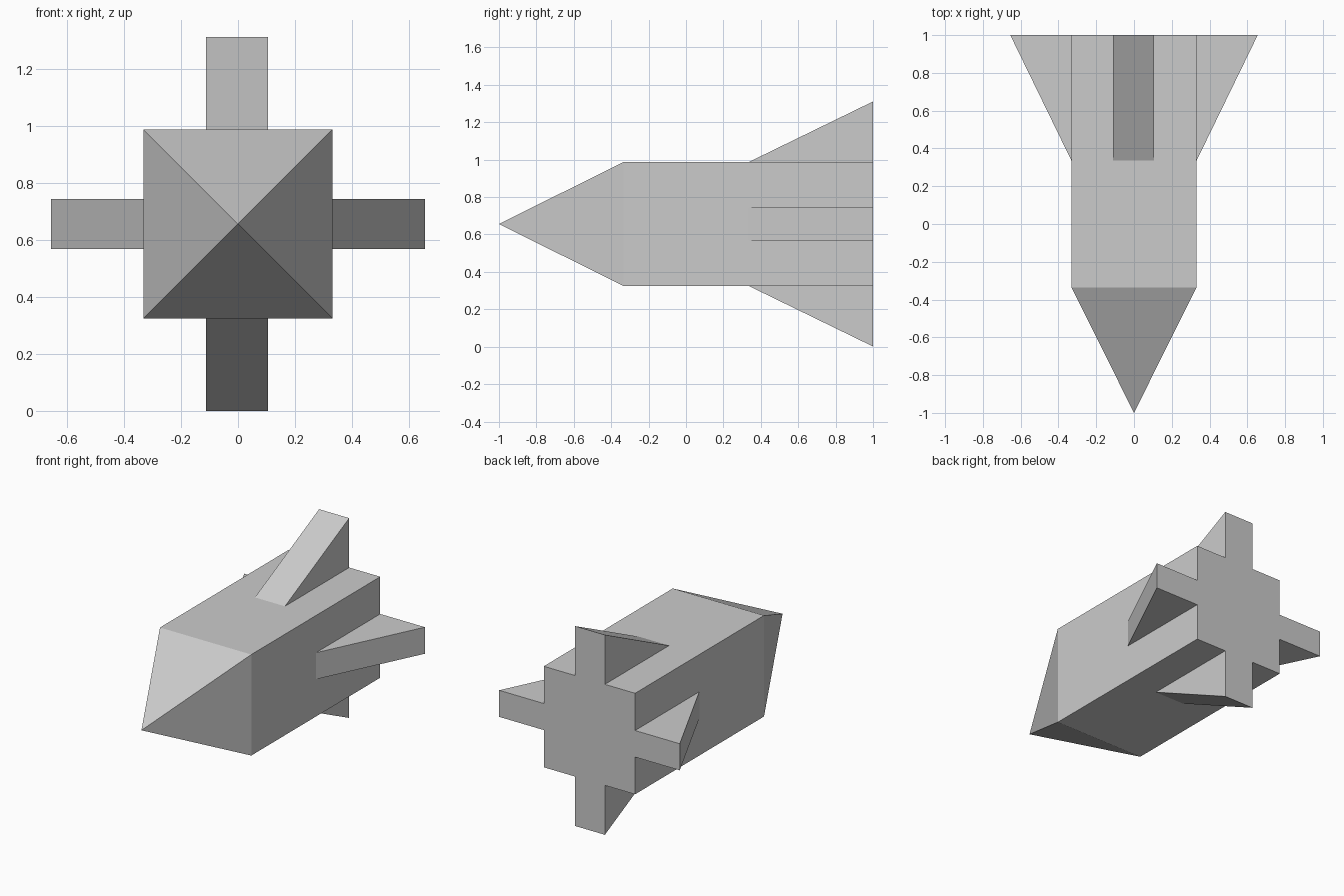
import bpy

if "Cube" in bpy.data.objects:
    bpy.data.objects.remove(bpy.data.objects["Cube"])

MID = 0.656    # height of the centre line
HALF = 0.331   # half width of the square body
TIP = 0.655    # reach of the fins from the centre line


def add_mesh(name, verts, faces):
    mesh = bpy.data.meshes.new(name)
    mesh.from_pydata(verts, [], faces)
    obj = bpy.data.objects.new(name, mesh)
    bpy.context.collection.objects.link(obj)
    return obj


# Square body with a pyramid nose, as one closed shell
corners = [(-1, -1), (1, -1), (1, 1), (-1, 1)]
verts = [(a * HALF, y, MID + b * HALF) for y in (-0.335, 1.0) for a, b in corners]
verts.append((0, -1, MID))
faces = [(7, 6, 5, 4)]
for i in range(4):
    j = (i + 1) % 4
    faces += [(i, i + 4, j + 4, j), (i, j, 8)]
add_mesh("body", verts, faces)


def add_fin(name, place, low, high):
    """Wedge from a (reach, y) triangle, spanning low to high across."""
    profile = [(HALF, 0.335), (HALF, 1.0), (TIP, 1.0)]
    points = [place(r, y, t) for t in (low, high) for r, y in profile]
    obj = add_mesh(name, points, [(0, 1, 2), (5, 4, 3), (0, 3, 4, 1),
                                  (1, 4, 5, 2), (2, 5, 3, 0)])
    # Outward normals
    import bmesh
    bm = bmesh.new()
    bm.from_mesh(obj.data)
    bmesh.ops.recalc_face_normals(bm, faces=bm.faces)
    bm.to_mesh(obj.data)
    bm.free()


# Four tail fins: wide ones above and below, thinner ones at the sides
for side, vertical, lateral in ((1, "top_fin", "right_fin"), (-1, "bottom_fin", "left_fin")):
    add_fin(vertical, lambda r, y, t: (t, y, MID + side * r), -0.112, 0.106)
    add_fin(lateral, lambda r, y, t: (side * r, y, t), 0.569, 0.743)
